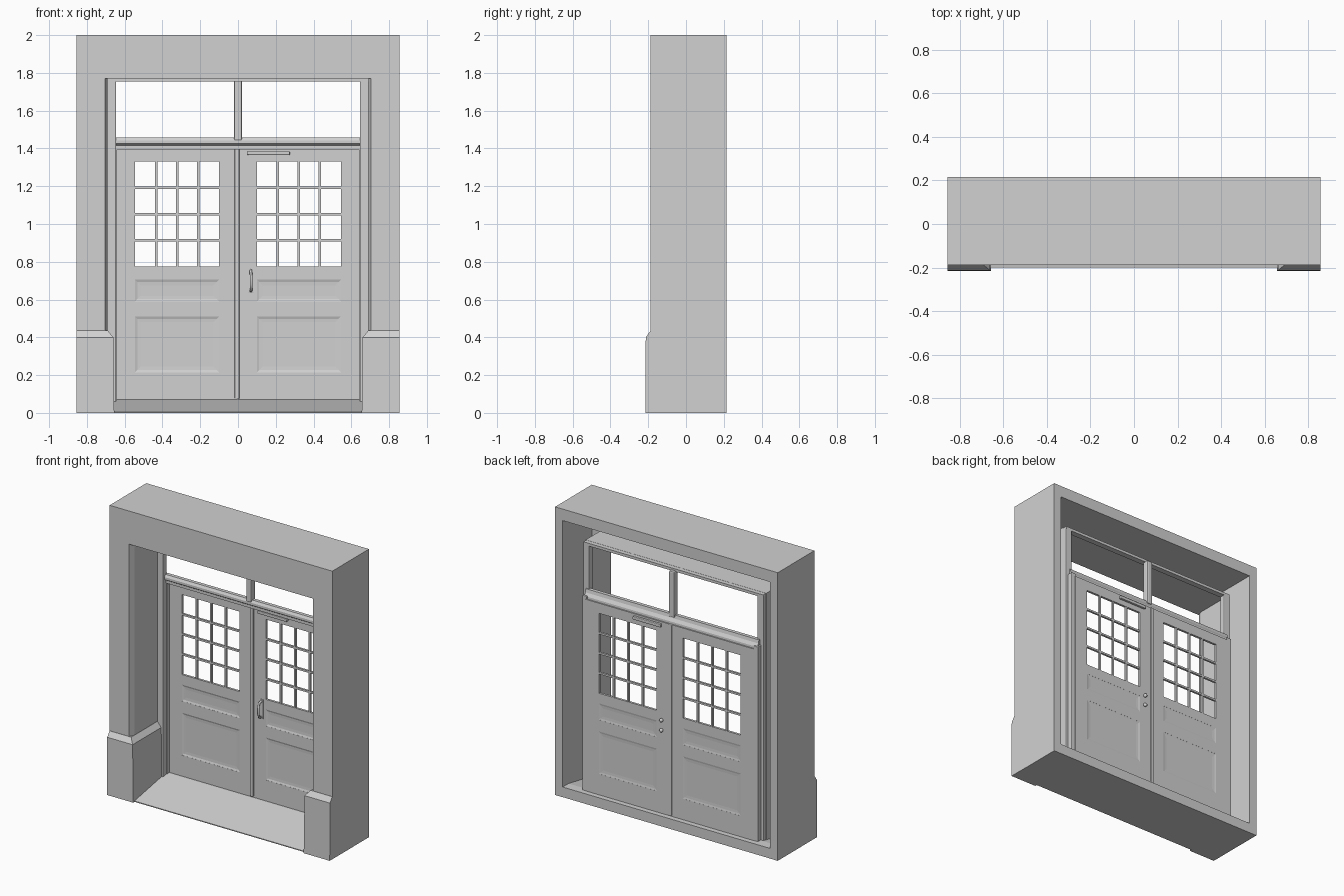
import bpy, bmesh

old = bpy.data.objects.get("Cube")
if old:
    bpy.data.objects.remove(old)

grey = bpy.data.materials.new("plain grey")
grey.use_nodes = True
tone = (0.64, 0.64, 0.64, 1)
grey.diffuse_color = tone
grey.node_tree.nodes["Principled BSDF"].inputs["Base Color"].default_value = tone


def finish(name, bm):
    bmesh.ops.recalc_face_normals(bm, faces=bm.faces)
    mesh = bpy.data.meshes.new(name)
    bm.to_mesh(mesh)
    bm.free()
    mesh.materials.append(grey)
    obj = bpy.data.objects.new(name, mesh)
    bpy.context.collection.objects.link(obj)
    return obj


def loft(name, loops, ring=True, caps=True, wrap=False):
    """Skin a series of equal-length point loops."""
    bm = bmesh.new()
    rows = [[bm.verts.new(p) for p in loop] for loop in loops]
    pairs = list(zip(rows, rows[1:]))
    if wrap:
        pairs.append((rows[-1], rows[0]))
    n = len(rows[0])
    for a, b in pairs:
        for i in range(n if ring else n - 1):
            j = (i + 1) % n
            bm.faces.new((a[i], a[j], b[j], b[i]))
    if caps:
        bm.faces.new(rows[0])
        bm.faces.new(rows[-1])
    return finish(name, bm)


def bar(name, x0, x1, profile):
    """Extrude a (y, z) profile along x."""
    return loft(name, [[(x, y, z) for y, z in profile] for x in (x0, x1)])


def box(name, x0, x1, y0, y1, z0, z1, bevel=0):
    obj = bar(name, x0, x1, [(y0, z0), (y1, z0), (y1, z1), (y0, z1)])
    if bevel:
        mod = obj.modifiers.new("soft edges", "BEVEL")
        mod.width = bevel
        mod.segments = 2
    return obj


def pierced_slab(name, xs, zs, is_hole, y0, y1):
    """Flat slab on a grid, with some cells left open."""
    bm = bmesh.new()
    grid = [[bm.verts.new((x, y0, z)) for z in zs] for x in xs]
    for i in range(len(xs) - 1):
        for j in range(len(zs) - 1):
            if not is_hole(i, j):
                bm.faces.new((grid[i][j], grid[i + 1][j],
                              grid[i + 1][j + 1], grid[i][j + 1]))
    ext = bmesh.ops.extrude_face_region(bm, geom=bm.faces[:], use_keep_orig=True)
    for v in ext["geom"]:
        if isinstance(v, bmesh.types.BMVert):
            v.co.y = y1
    return finish(name, bm)


# Hollow wall surround: outer skin, worn opening edge, reveal and rear cavity
def arch(half, top, y):
    return [(-half, y, 0), (-half, y, top), (half, y, top), (half, y, 0)]


loft("wall_surround", [
    arch(0.855, 2, 0.215), arch(0.855, 2, -0.187),
    arch(0.705, 1.77, -0.187), arch(0.69, 1.77, -0.15),
    arch(0.69, 1.77, 0.11), arch(0.694, 1.774, 0.11),
    arch(0.694, 1.774, -0.11), arch(0.797, 1.92, -0.11),
    arch(0.797, 1.92, 0.215),
], ring=False, caps=False, wrap=True)

# Sloping threshold and floor
bar("threshold", -0.854, 0.854, [
    (-0.2, 0), (-0.2, 0.006), (0.15, 0.07), (0.214, 0.07), (0.214, 0)])


# Stone plinths that turn the corner into the opening
def plinth_loop(s, inner, front, z):
    pts = [(0.855, front), (inner, front), (inner, 0.1),
           (0.693, 0.1), (0.693, -0.12), (0.855, -0.12)]
    return [(s * x, y, z) for x, y in pts]


for s, side in ((-1, "right"), (1, "left")):
    loft(side + "_plinth", [plinth_loop(s, 0.655, -0.215, 0),
                            plinth_loop(s, 0.66, -0.213, 0.4),
                            plinth_loop(s, 0.689, -0.188, 0.435)])

# Door frame, crossbar and transom light
for s, side in ((-1, "right"), (1, "left")):
    a, b = sorted((s * 0.645, s * 0.692))
    box(side + "_jamb", a, b, 0.1, 0.14, 0.05, 1.772, 0.005)
    a, b = sorted((s * 0.64, s * 0.675))
    box(side + "_door_stop", a, b, 0.135, 0.176, 0.06, 1.42, 0.004)
box("frame_head", -0.69, 0.69, 0.1, 0.14, 0.0 + 1.754, 1.773)
box("transom_mullion", -0.021, 0.021, 0.115, 0.16, 1.44, 1.76, 0.008)
bar("transom_bar", -0.665, 0.665, [
    (0.13, 1.395), (0.17, 1.395), (0.168, 1.415), (0.155, 1.435), (0.15, 1.458),
    (0.125, 1.458), (0.115, 1.442), (0.115, 1.425), (0.13, 1.415)])


# Door leaves
def panel(name, x0, x1, z0, z1):
    loops = []
    for inset, y in ((0.03, 0.168), (0.012, 0.167), (-0.001, 0.1625),
                     (-0.001, 0.1775), (0.012, 0.175), (0.03, 0.174)):
        a, b, c, d = x0 + inset, x1 - inset, z0 + inset, z1 - inset
        loops.append([(a, y, c), (b, y, c), (b, y, d), (a, y, d)])
    loft(name, loops)


def lattice_steps(start, end, count, width):
    steps = [start]
    pitch = (end - start) / count
    for k in range(1, count):
        steps += [start + k * pitch - width / 2, start + k * pitch + width / 2]
    return steps + [end]


for s, side in ((-1, "right"), (1, "left")):
    xs = sorted(s * x for x in (0.002, 0.1, 0.545, 0.646))
    zs = [0.07, 0.215, 0.51, 0.59, 0.705, 0.775, 1.33, 1.4]
    pierced_slab(side + "_door_leaf", xs, zs,
                 lambda i, j: i == 1 and j % 2 == 1, 0.162, 0.178)
    panel(side + "_lower_panel", xs[1], xs[2], zs[1], zs[2])
    panel(side + "_middle_panel", xs[1], xs[2], zs[3], zs[4])
    pierced_slab(side + "_glazing_bars",
                 lattice_steps(xs[1], xs[2], 4, 0.013),
                 lattice_steps(zs[5], zs[6], 4, 0.013),
                 lambda i, j: i % 2 == 0 and j % 2 == 0, 0.163, 0.177)

# Strip covering the meeting edges
box("meeting_strip", -0.018, 0.008, 0.152, 0.185, 0.075, 1.4, 0.005)

# Door closer on both faces
box("front_closer", 0.05, 0.275, 0.14, 0.163, 1.365, 1.385, 0.005)
box("back_closer", 0.06, 0.275, 0.177, 0.195, 1.365, 1.388, 0.005)

# Pull handle on the front
curve = bpy.data.curves.new("pull_handle", "CURVE")
curve.dimensions = "3D"
curve.bevel_depth = 0.007
curve.bevel_resolution = 2
curve.materials.append(grey)
path = curve.splines.new("POLY")
points = [(0.068, 0.163, 0.755), (0.068, 0.133, 0.75), (0.07, 0.123, 0.72),
          (0.07, 0.123, 0.68), (0.07, 0.133, 0.65), (0.068, 0.163, 0.645)]
path.points.add(len(points) - 1)
for p, co in zip(path.points, points):
    p.co = (*co, 1)
bpy.context.collection.objects.link(bpy.data.objects.new("pull_handle", curve))
box("handle_plate", 0.055, 0.083, 0.157, 0.163, 0.635, 0.768, 0.002)

# Small knobs on the back
for z, part in ((0.72, "upper"), (0.65, "lower")):
    bm = bmesh.new()
    bmesh.ops.create_uvsphere(bm, u_segments=12, v_segments=8, radius=0.013)
    bmesh.ops.translate(bm, verts=bm.verts, vec=(0.06, 0.186, z))
    for f in bm.faces:
        f.smooth = True
    finish(part + "_back_knob", bm)
